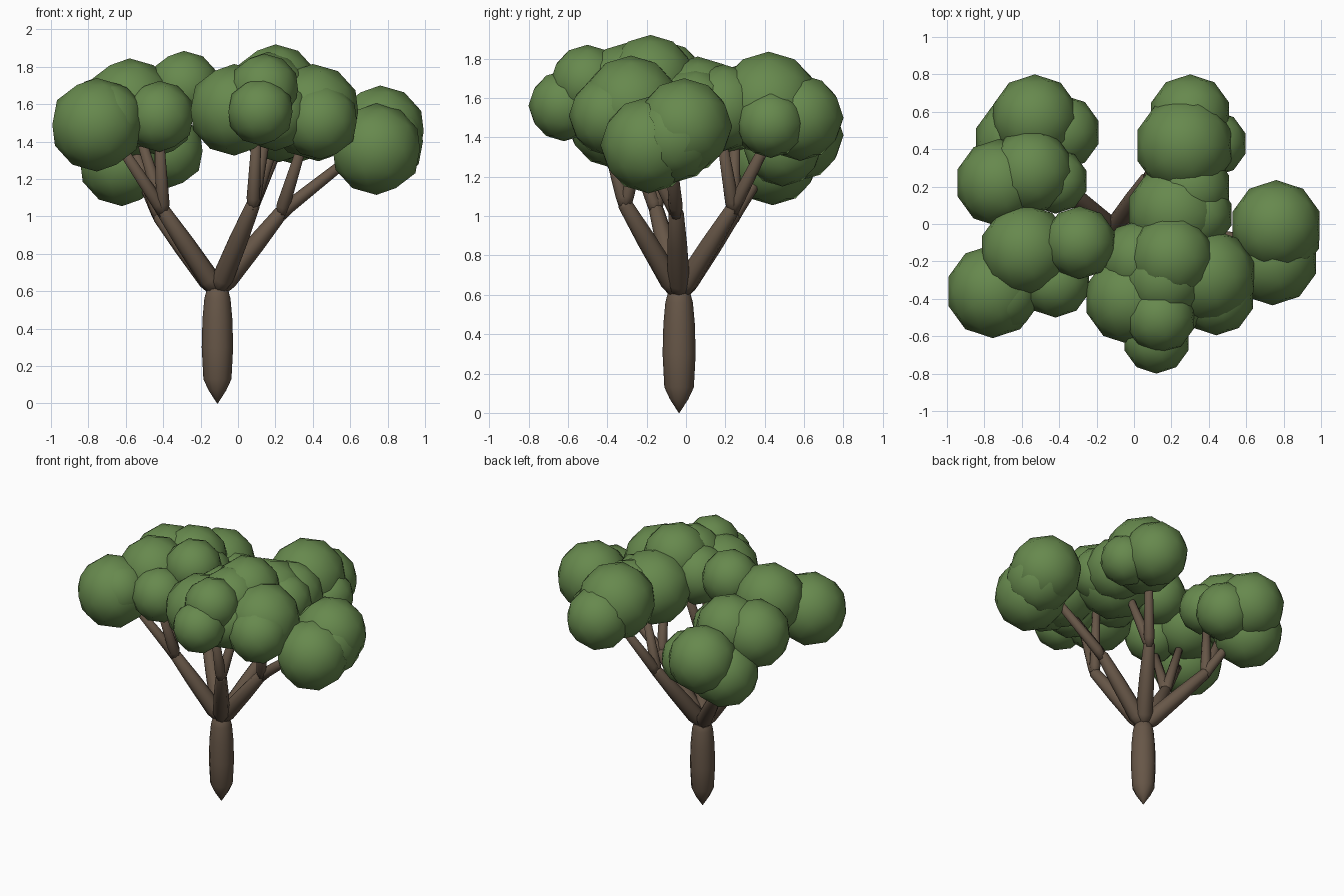
import bpy, bmesh, math
from mathutils import Vector

if "Cube" in bpy.data.objects:
    bpy.data.objects.remove(bpy.data.objects["Cube"])


def material(name, col):
    m = bpy.data.materials.new(name)
    m.diffuse_color = (*col, 1)
    m.use_nodes = True
    m.node_tree.nodes["Principled BSDF"].inputs["Base Color"].default_value = m.diffuse_color
    return m


BARK = material("bark_brown", (0.135, 0.094, 0.064))
LEAF = material("leaf_green", (0.135, 0.25, 0.075))


def finish(name, bm, mat):
    bmesh.ops.recalc_face_normals(bm, faces=bm.faces)
    for f in bm.faces:
        f.smooth = True
    me = bpy.data.meshes.new(name)
    bm.to_mesh(me)
    bm.free()
    me.materials.append(mat)
    ob = bpy.data.objects.new(name, me)
    bpy.context.collection.objects.link(ob)


def tube(bm, points, radii, sides=8):
    """Skin a round tube along a path; a tiny radius makes a point."""
    pts = [Vector(p) for p in points]
    rings = []
    for i, (p, r) in enumerate(zip(pts, radii)):
        d = (pts[min(i + 1, len(pts) - 1)] - pts[max(i - 1, 0)]).normalized()
        u = d.cross(Vector((0, 1, 0))).normalized()
        v = d.cross(u)
        rings.append([bm.verts.new(p + r * (u * math.cos(a) + v * math.sin(a)))
                      for a in (2 * math.pi * k / sides for k in range(sides))])
    for a, b in zip(rings, rings[1:]):
        for k in range(sides):
            j = (k + 1) % sides
            bm.faces.new((a[k], a[j], b[j], b[k]))
    bm.faces.new(rings[0])
    bm.faces.new(rings[-1])


# Trunk, pointed at the foot
bm = bmesh.new()
tx, ty = -0.11, -0.035
tube(bm, [(tx, ty, z) for z in (0, 0.07, 0.13, 0.3, 0.45, 0.56, 0.61, 0.64)],
     (0.002, 0.047, 0.075, 0.084, 0.08, 0.07, 0.057, 0.03), 12)
finish("trunk", bm, BARK)

# Limbs: one fork point each, followed by twig tips
limbs = {
    "back_left": [(-0.42, 0.24, 1.0), (-0.56, 0.44, 1.3), (-0.58, 0.25, 1.42), (-0.42, 0.25, 1.4)],
    "front_left": [(-0.4, -0.15, 1.03), (-0.66, -0.3, 1.42), (-0.42, -0.3, 1.42), (-0.53, -0.14, 1.45)],
    "back_right": [(0.07, 0.24, 1.04), (0.25, 0.45, 1.45), (0.2, 0.18, 1.4)],
    "front": [(0.08, -0.31, 1.06), (0.1, -0.42, 1.45), (0.16, -0.2, 1.5)],
    "right": [(0.23, -0.05, 1.02), (0.66, -0.08, 1.36), (0.35, -0.25, 1.4)],
}
for name, (fork, *tips) in limbs.items():
    bm = bmesh.new()
    base = Vector((tx, ty, 0.6))
    f = Vector(fork)
    tube(bm, [base, base.lerp(f, 0.15), base.lerp(f, 0.6), f, f + (f - base) * 0.04],
         (0.04, 0.057, 0.05, 0.038, 0.025))
    for t in tips:
        tube(bm, [f - Vector((0, 0, 0.02)), f.lerp(Vector(t), 0.1), t], (0.028, 0.036, 0.024))
    finish(name + "_branch", bm, BARK)

# Foliage clumps: x, y, z, radius
clumps = {
    "back_left_low": [(-0.62, 0.44, 1.29, 0.235), (-0.53, 0.565, 1.41, 0.235), (-0.38, 0.49, 1.35, 0.2)],
    "left": [(-0.72, 0.22, 1.52, 0.235), (-0.55, 0.28, 1.54, 0.23), (-0.42, 0.23, 1.5, 0.175)],
    "front_left": [(-0.755, -0.36, 1.49, 0.25), (-0.7, -0.37, 1.52, 0.2), (-0.58, -0.14, 1.6, 0.245),
                   (-0.29, -0.1, 1.69, 0.195), (-0.42, -0.31, 1.535, 0.19)],
    "back_right": [(0.3, 0.58, 1.5, 0.22), (0.27, 0.42, 1.57, 0.265), (0.43, 0.43, 1.47, 0.175),
                   (0.22, 0.06, 1.55, 0.26), (0.3, 0.19, 1.55, 0.22), (0.34, 0.05, 1.56, 0.19)],
    "front": [(0.2, -0.18, 1.69, 0.23), (-0.02, -0.4, 1.57, 0.245), (0.14, -0.5, 1.68, 0.19),
              (0.12, -0.62, 1.56, 0.18), (0.2, -0.4, 1.55, 0.2), (0.03, -0.19, 1.6, 0.21),
              (0.16, -0.3, 1.66, 0.22)],
    "front_right": [(0.4, -0.28, 1.56, 0.255), (0.44, -0.39, 1.51, 0.205)],
    "right": [(0.76, -0.01, 1.455, 0.245), (0.74, -0.19, 1.36, 0.245), (0.77, -0.06, 1.4, 0.23)],
}
for name, balls in clumps.items():
    bm = bmesh.new()
    for x, y, z, r in balls:
        new = bmesh.ops.create_icosphere(bm, subdivisions=2, radius=r)["verts"]
        bmesh.ops.translate(bm, verts=new, vec=(x, y, z))
    finish(name + "_foliage", bm, LEAF)
